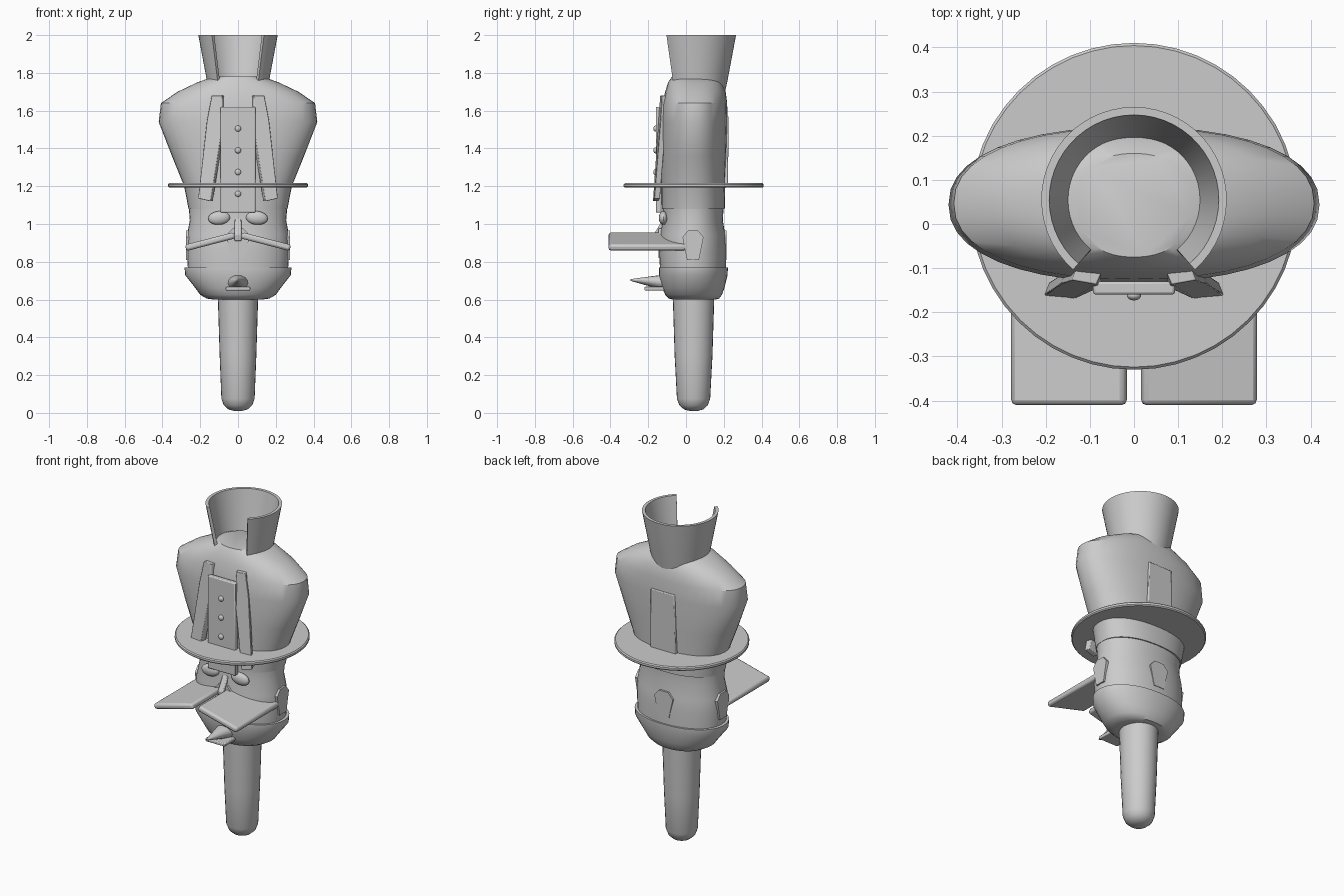
import bpy, bmesh, math
from mathutils import Vector, Matrix

if "Cube" in bpy.data.objects:
    bpy.data.objects.remove(bpy.data.objects["Cube"])


def finish(bm, name, smooth=True, bevel=0, angle=35):
    bmesh.ops.recalc_face_normals(bm, faces=bm.faces)
    me = bpy.data.meshes.new(name)
    bm.to_mesh(me)
    bm.free()
    ob = bpy.data.objects.new(name, me)
    bpy.context.collection.objects.link(ob)
    if bevel:
        m = ob.modifiers.new("bevel", 'BEVEL')
        m.width = bevel
        m.segments = 2
    if smooth:
        bpy.ops.object.select_all(action='DESELECT')
        ob.select_set(True)
        bpy.context.view_layer.objects.active = ob
        bpy.ops.object.shade_smooth_by_angle(angle=math.radians(angle))
    return ob


def loft(name, rings, power=2.0, n=40):
    """Rings of (z, half width, y front, y back), capped at both ends."""
    bm = bmesh.new()
    loops = []
    for z, a, y0, y1 in rings:
        loop = []
        for i in range(n):
            t = 2 * math.pi * i / n
            c, s = math.cos(t), math.sin(t)
            x = math.copysign(abs(c) ** (2 / power), c) * a
            y = math.copysign(abs(s) ** (2 / power), s) * (y1 - y0) / 2
            loop.append(bm.verts.new((x, (y0 + y1) / 2 + y, z)))
        loops.append(loop)
    for p, q in zip(loops, loops[1:]):
        for i in range(n):
            j = (i + 1) % n
            bm.faces.new((p[i], p[j], q[j], q[i]))
    bm.faces.new(loops[0])
    bm.faces.new(loops[-1])
    return finish(bm, name)


def box(name, centre, size, rot=None, bevel=0.006):
    bm = bmesh.new()
    bmesh.ops.create_cube(bm, size=1)
    M = Matrix.Translation(centre) @ (rot or Matrix()) @ Matrix.Diagonal((*size, 1))
    bm.transform(M)
    return finish(bm, name, bevel=bevel)


def ball(name, centre, radii, rot=None):
    bm = bmesh.new()
    bmesh.ops.create_uvsphere(bm, u_segments=20, v_segments=12, radius=1)
    bm.transform(Matrix.Translation(centre) @ (rot or Matrix()) @ Matrix.Diagonal((*radii, 1)))
    return finish(bm, name)


def prism(name, pts, offset, bevel=0.0):
    """Flat polygon thickened along a vector."""
    bm = bmesh.new()
    f = bm.faces.new([bm.verts.new(p) for p in pts])
    r = bmesh.ops.extrude_face_region(bm, geom=[f])
    vs = [v for v in r['geom'] if isinstance(v, bmesh.types.BMVert)]
    bmesh.ops.translate(bm, vec=Vector(offset), verts=vs)
    return finish(bm, name, bevel=bevel)


# torso
loft("torso", [(1.08, .262, -.128, .205), (1.2, .285, -.13, .208), (1.36, .35, -.135, .215),
               (1.54, .42, -.132, .22), (1.64, .408, -.125, .218), (1.70, .32, -.11, .21),
               (1.75, .215, -.095, .19), (1.78, .13, -.075, .16)], 2.25)
# head, jaw and neck
loft("head", [(.76, .265, -.138, .212), (.86, .272, -.142, .213), (.94, .27, -.138, .208),
              (1.02, .255, -.122, .195), (1.10, .262, -.125, .2), (1.19, .27, -.127, .203)], 2.15)
loft("jaw", [(.60, .13, -.07, .155), (.605, .165, -.09, .175), (.625, .2, -.11, .19),
             (.66, .225, -.125, .203), (.73, .28, -.143, .22), (.77, .283, -.143, .222)], 2.15)
loft("neck", [(.01, .02, .02, .06), (.018, .05, -.01, .09), (.04, .075, -.035, .115),
              (.075, .088, -.048, .128), (.3, .097, -.06, .14), (.62, .107, -.07, .15)], 2, 28)

# hat brim
loft("brim", [(1.192, .364, -.324, .404), (1.198, .37, -.33, .41),
              (1.21, .37, -.33, .41), (1.216, .364, -.324, .404)], 2, 48)

# open collar: flared band with a gap at the front
bm = bmesh.new()
N, gap = 40, math.radians(41)
prev = None
for i in range(N + 1):
    t = -math.pi / 2 + gap + (2 * math.pi - 2 * gap) * i / N
    row = []
    for r, yc, z in ((.21, .055, 2), (.165, .055, 1.76), (.135, .05, 1.60),
                     (.117, .05, 1.60), (.147, .055, 1.76), (.192, .055, 2)):
        row.append(bm.verts.new((r * math.cos(t), yc + r * math.sin(t), z)))
    if prev:
        for k in range(6):
            m = (k + 1) % 6
            bm.faces.new((prev[k], prev[m], row[m], row[k]))
    else:
        bm.faces.new(row)
    prev = row
bm.faces.new(prev)
finish(bm, "collar")

# front placket with buttons, back panel
box("placket", (0, -.145, 1.34), (.185, .03, .56))
for i in range(4):
    ball(f"button_{i}", (0, -.162, 1.16 + .115 * i), (.016, .011, .016))
prism("back_panel", [(-.08, .226, 1.57), (.08, .226, 1.57), (.085, .222, 1.2), (-.085, .222, 1.2)],
      (0, -.03, 0), .005)

for s, side in ((-1, "left"), (1, "right")):
    # lapel strips
    prism("lapel_" + side, [(s * .14, -.127, 1.68), (s * .085, -.137, 1.68), (s * .08, -.145, 1.53),
                            (s * .145, -.175, 1.12), (s * .212, -.168, 1.135), (s * .165, -.135, 1.55)],
          (-s * .012, .03, 0), .003)
    # eyes
    ball("eye_" + side, (s * .1, -.12, 1.032), (.058, .024, .036),
         Matrix.Rotation(s * math.radians(5), 4, 'Y'))
    # wide flat plates
    box("plate_" + side, (s * .147, -.205, .907), (.268, .41, .034),
        Matrix.Rotation(s * math.radians(14.5), 4, 'Y'), .012)

# faceted patches showing on head front, back and sides
hexa = [(-.062, .93), (-.03, .965), (.03, .965), (.062, .93), (.035, .81), (-.035, .81)]
prism("patch_back", [(u, .215, z) for u, z in hexa], (0, -.04, 0))
prism("patch_front", [(u, -.145, z + .01) for u, z in hexa], (0, .04, 0))
for s, side in ((-1, "left"), (1, "right")):
    prism("patch_" + side, [(s * .276, .037 + u * .9, z) for u, z in hexa], (-s * .04, 0, 0))

# nose wedge
prism("nose", [(-.018, -.12, 1.03), (-.018, -.17, .945), (-.018, -.165, .91), (-.018, -.1, .91)],
      (.036, 0, 0), .005)

# pointed chin tuft and lip bar
bm = bmesh.new()
bmesh.ops.create_cone(bm, cap_ends=True, segments=14, radius1=1, radius2=.1, depth=.19)
bm.transform(Matrix.Translation((0, -.2, .697)) @ Matrix.Rotation(math.radians(86), 4, 'X')
             @ Matrix.Diagonal((.06, .044, 1, 1)))
finish(bm, "chin_tuft")
box("lip", (0, -.165, .658), (.13, .11, .02), None, .005)
